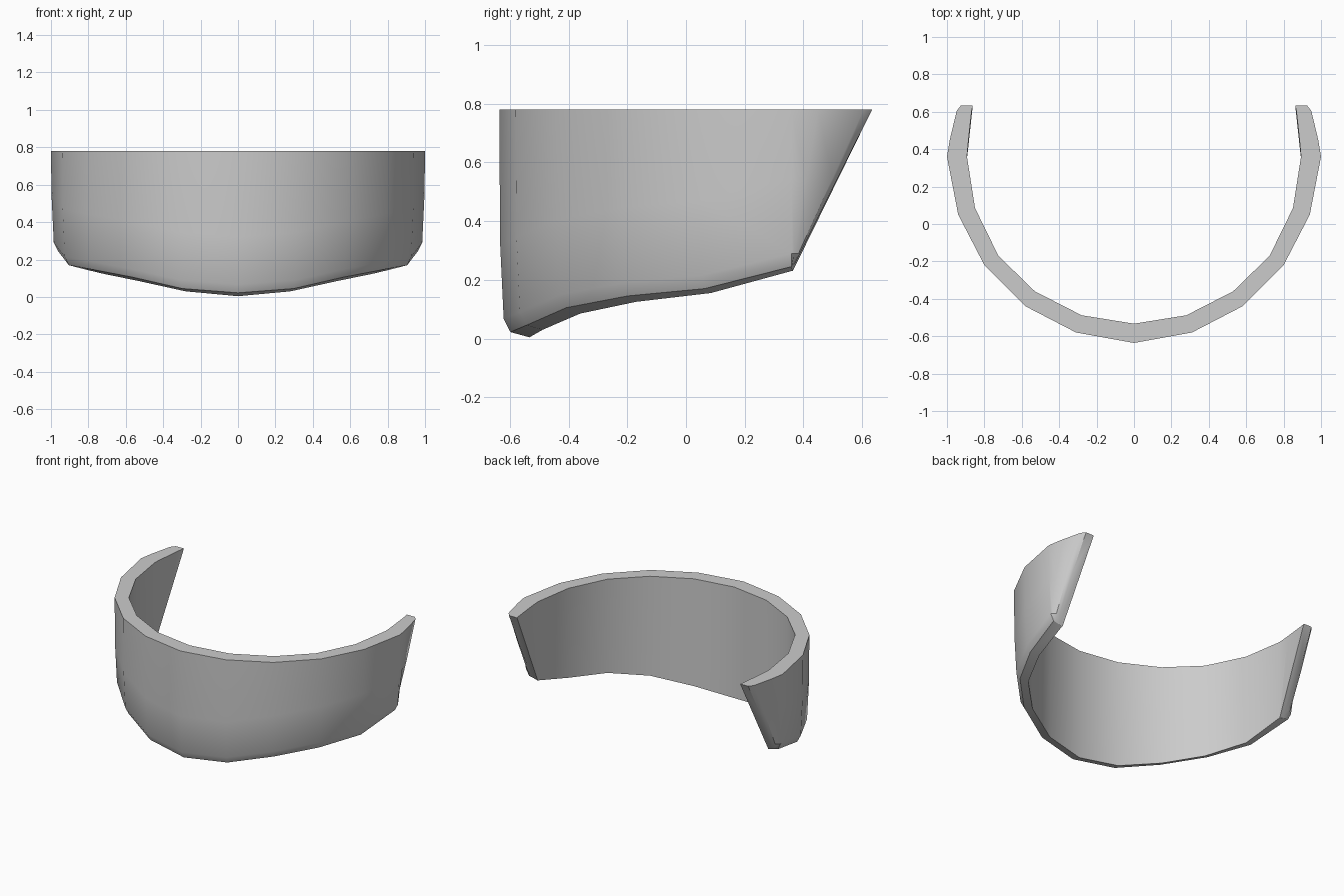
import bpy, bmesh
from mathutils import Vector

if "Cube" in bpy.data.objects:
    bpy.data.objects.remove(bpy.data.objects["Cube"])

TOP = 0.78

# Plan stations from front centre to the side: outer x, y, inner x, y, outer/inner bottom height
stations = [
    (0.00, -0.636, 0.00, -0.533, 0.022, 0.004),
    (0.31, -0.58, 0.28, -0.488, 0.045, 0.030),
    (0.58, -0.44, 0.53, -0.36, 0.105, 0.085),
    (0.80, -0.22, 0.725, -0.17, 0.145, 0.125),
    (0.94, 0.05, 0.85, 0.085, 0.170, 0.155),
    (1.00, 0.36, 0.893, 0.36, 0.245, 0.230),
]
# Raked rear end: top outer, top inner, bottom outer, bottom inner
ends = [
    ((0.985, 0.45), (0.885, 0.45), (0.995, 0.361), (0.893, 0.361)),
    ((0.948, 0.605), (0.868, 0.605), (0.975, 0.363), (0.892, 0.362)),
    ((0.925, 0.634), (0.862, 0.634), (0.955, 0.366), (0.891, 0.364)),
]
# Outer face levels: height above the lower edge, inward tuck
levels = [(0.30, 0.003), (0.045, 0.015), (0.0, 0.038)]


def section(bm, ot, it, ob, ib, zo, zi):
    ot, it, ob, ib = map(Vector, (ot, it, ob, ib))
    inward = (it - ot).normalized()
    pts = [(ot, TOP)]
    for dz, tuck in levels:
        t = (zo + dz - zo) / (TOP - zo)
        pts.append((ob.lerp(ot, t) + inward * tuck, zo + dz))
    pts += [(ib, zi), (it, TOP)]
    return [bm.verts.new((p.x, p.y, z)) for p, z in pts]


bm = bmesh.new()
rings = [section(bm, s[:2], s[2:4], s[:2], s[2:4], s[4], s[5]) for s in stations]
rings += [section(bm, *e, 0.245, 0.230) for e in ends]
for a, b in zip(rings, rings[1:]):
    n = len(a)
    for i in range(n):
        j = (i + 1) % n
        bm.faces.new((a[i], a[j], b[j], b[i]))
bm.faces.new(rings[-1])
bmesh.ops.recalc_face_normals(bm, faces=bm.faces)
# Half shell is open at the mirror plane, so make sure the outside faces outward
bm.faces.ensure_lookup_table()
if bm.faces[0].normal.y > 0:
    bmesh.ops.reverse_faces(bm, faces=bm.faces)

mesh = bpy.data.meshes.new("curved_shell")
bm.to_mesh(mesh)
bm.free()
shell = bpy.data.objects.new("curved_shell", mesh)
bpy.context.collection.objects.link(shell)
bpy.context.view_layer.objects.active = shell
shell.select_set(True)

# Left half
mirror = shell.modifiers.new("mirror", 'MIRROR')
mirror.use_clip = True
bpy.ops.object.modifier_apply(modifier=mirror.name)
bpy.ops.object.shade_smooth_by_angle(angle=0.6)
